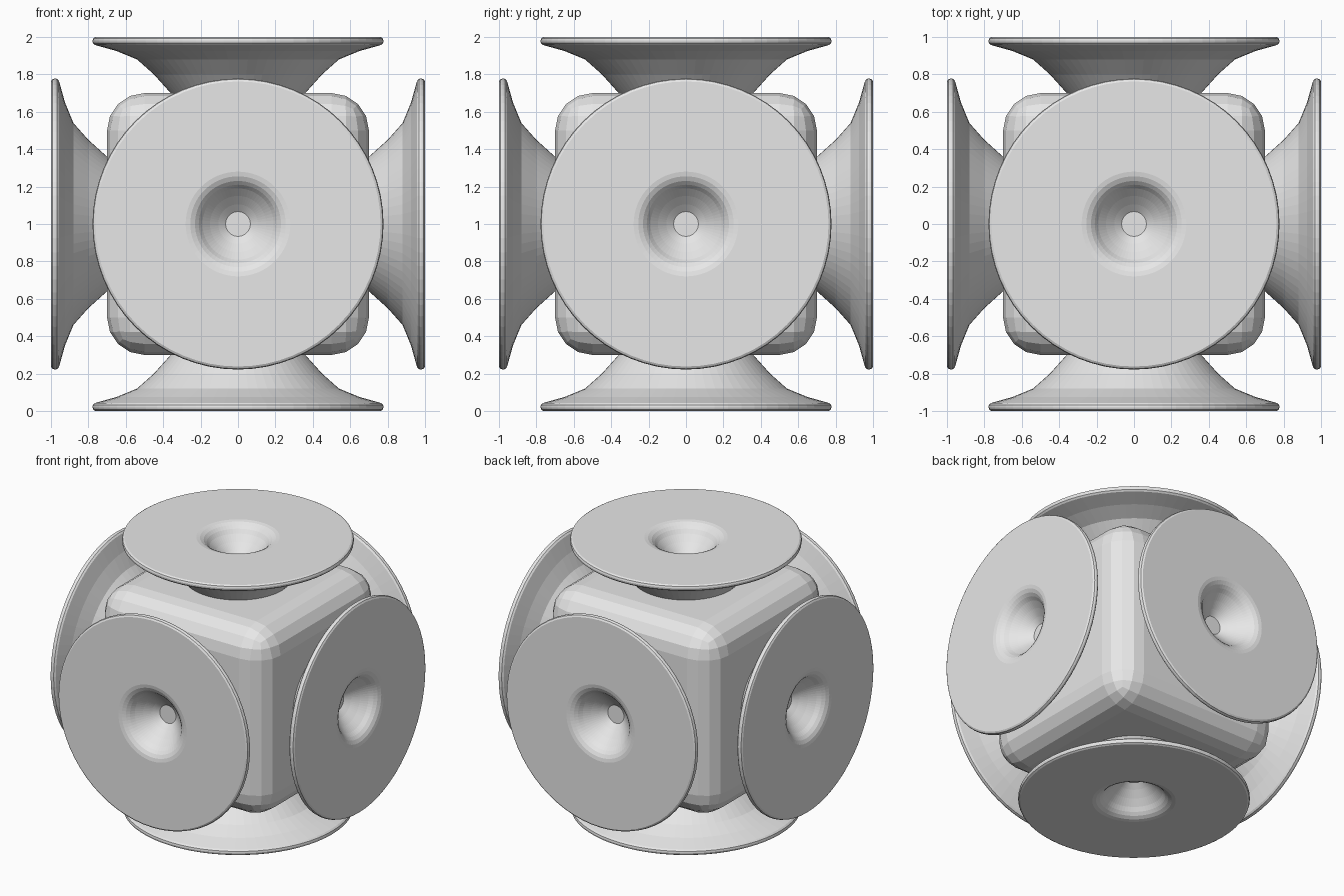
import bpy, bmesh, math
from mathutils import Vector, Matrix

if "Cube" in bpy.data.objects:
    bpy.data.objects.remove(bpy.data.objects["Cube"])

CENTRE = Vector((0, 0, 1))
SIDES = 64

grey = bpy.data.materials.new("light grey")
grey.diffuse_color = (0.8, 0.8, 0.8, 1)
grey.use_nodes = True
grey.node_tree.nodes["Principled BSDF"].inputs["Base Color"].default_value = grey.diffuse_color


def add_object(name, bm):
    bmesh.ops.recalc_face_normals(bm, faces=bm.faces)
    mesh = bpy.data.meshes.new(name)
    bm.to_mesh(mesh)
    bm.free()
    mesh.materials.append(grey)
    ob = bpy.data.objects.new(name, mesh)
    bpy.context.collection.objects.link(ob)
    ob.location = CENTRE
    return ob


# Rounded cube body
bm = bmesh.new()
bmesh.ops.create_cube(bm, size=1.4)
bmesh.ops.bevel(bm, geom=bm.edges[:], offset=0.2, segments=4,
                profile=0.5, affect='EDGES')
add_object("body", bm)

# Flared disc profile: (radius, distance from centre), stem to funnel floor
PROFILE = [(0.30, 0.60), (0.36, 0.70), (0.45, 0.80), (0.54, 0.88),
           (0.65, 0.925), (0.765, 0.957), (0.776, 0.967), (0.778, 0.98),
           (0.774, 0.993), (0.762, 1.0),
           (0.28, 1.0), (0.255, 0.995), (0.23, 0.982), (0.21, 0.963),
           (0.19, 0.936), (0.15, 0.894), (0.105, 0.852), (0.066, 0.82)]


def flared_disc(name, direction):
    bm = bmesh.new()
    rings = [[bm.verts.new((r * math.cos(2 * math.pi * i / SIDES),
                            r * math.sin(2 * math.pi * i / SIDES), d))
              for i in range(SIDES)] for r, d in PROFILE]
    for a, b in zip(rings, rings[1:]):
        for i in range(SIDES):
            j = (i + 1) % SIDES
            bm.faces.new((a[i], a[j], b[j], b[i]))
    bm.faces.new(rings[0][::-1])
    bm.faces.new(rings[-1])
    rot = Vector((0, 0, 1)).rotation_difference(Vector(direction)).to_matrix()
    bmesh.ops.transform(bm, matrix=rot.to_4x4(), verts=bm.verts)
    add_object(name, bm)


# One disc on each side of the body
for name, direction in {"top": (0, 0, 1), "bottom": (0, 0, -1),
                        "right": (1, 0, 0), "left": (-1, 0, 0),
                        "front": (0, -1, 0), "back": (0, 1, 0)}.items():
    flared_disc(name + "_disc", direction)
